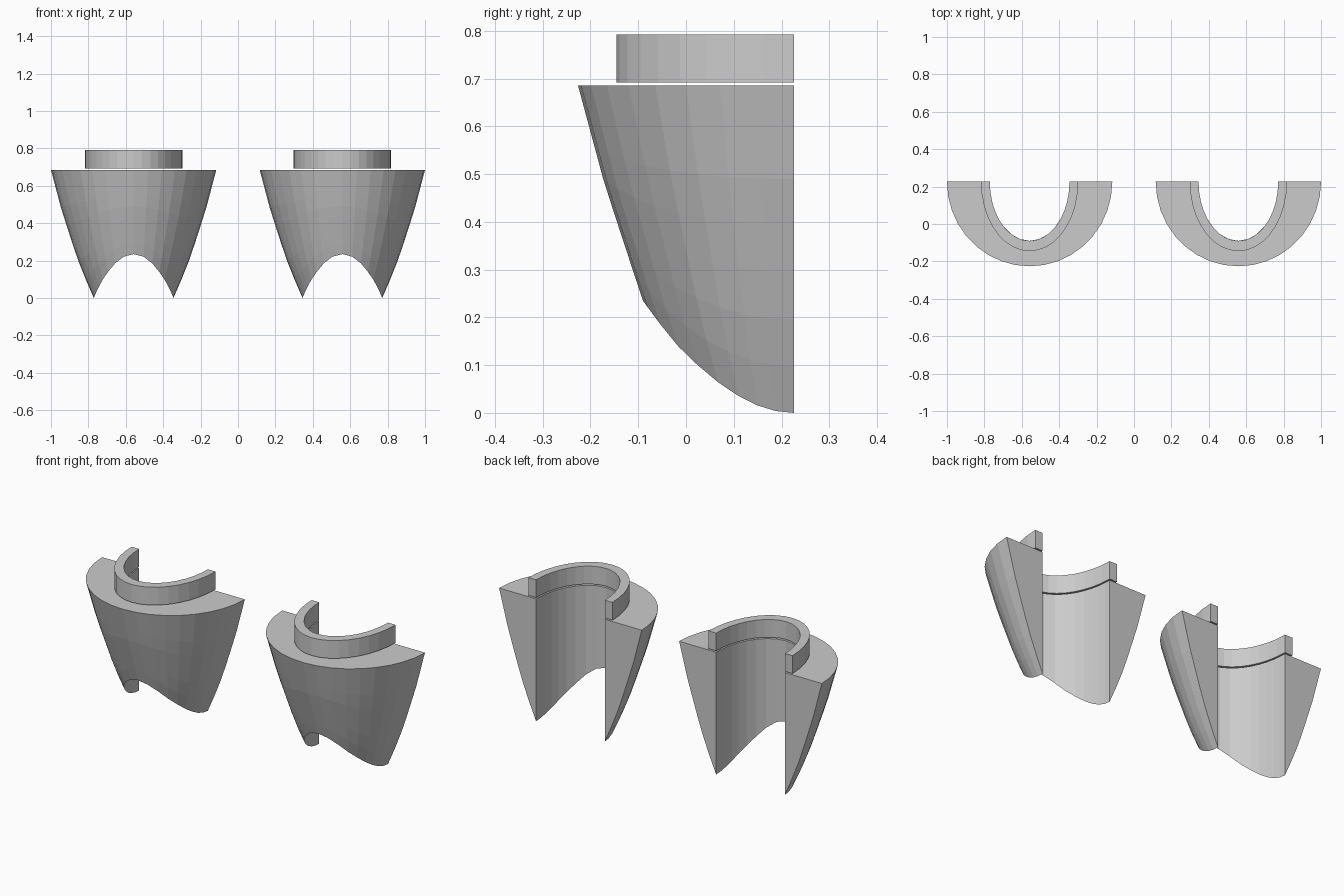
import bpy, bmesh, math

if "Cube" in bpy.data.objects:
    bpy.data.objects.remove(bpy.data.objects["Cube"])

CX, BACK = 0.558, 0.226            # cup centre offset, flat cut plane
TOP = 0.685
SEG, LEVELS = 18, 7
Y_SCALE = 1.0226                   # outer shell is a touch deeper than wide
BORE = (0.213, 0.316)              # inner ellipse half sizes
RING = (0.260, 0.371)              # collar outer half sizes
PROFILE = [(0, 0.213), (0.145, 0.276), (0.24, 0.311), (0.48, 0.388), (TOP, 0.442)]


def radius_at(z):
    for (z0, r0), (z1, r1) in zip(PROFILE, PROFILE[1:]):
        if z <= z1:
            return r0 + (r1 - r0) * (z - z0) / (z1 - z0)
    return PROFILE[-1][1]


def height_at(r):
    for (z0, r0), (z1, r1) in zip(PROFILE, PROFILE[1:]):
        if r <= r1:
            return max(0, z0 + (z1 - z0) * (r - r0) / (r1 - r0))
    return TOP


def half_sweep(name, section, cx):
    """Join closed cross-sections around the front half turn and cap both ends."""
    bm = bmesh.new()
    loops = []
    for i in range(SEG + 1):
        a = math.pi + math.pi * i / SEG
        loops.append([bm.verts.new((cx + x, BACK + y, z)) for x, y, z in section(a)])
    n = len(loops[0])
    for p, q in zip(loops, loops[1:]):
        for j in range(n):
            k = (j + 1) % n
            bm.faces.new((p[j], p[k], q[k], q[j]))
    bm.faces.new(loops[0])
    bm.faces.new(loops[-1][::-1])
    bmesh.ops.recalc_face_normals(bm, faces=bm.faces)
    me = bpy.data.meshes.new(name)
    bm.to_mesh(me)
    bm.free()
    ob = bpy.data.objects.new(name, me)
    bpy.context.collection.objects.link(ob)
    return ob


def shell_section(a):
    # Curved outer wall rises from where it meets the vertical bore
    c, s = math.cos(a), math.sin(a) * Y_SCALE
    rho = 1 / math.hypot(c / BORE[0], s / BORE[1])
    low = height_at(rho)
    pts = [(c * rho, s * rho, low)]
    for k in range(1, LEVELS + 1):
        z = low + (TOP - low) * k / LEVELS
        r = radius_at(z)
        pts.append((c * r, s * r, z))
    pts.append((c * rho, s * rho, TOP))
    return pts


def collar_section(a):
    c, s = math.cos(a), math.sin(a)
    return [(c * e[0], s * e[1], z) for e, z in
            ((BORE, 0.692), (RING, 0.692), (RING, 0.792), (BORE, 0.792))]


# Left and right cups, each with a floating collar above
for side, sign in (("left", -1), ("right", 1)):
    half_sweep(side + "_shell", shell_section, sign * CX)
    half_sweep(side + "_collar", collar_section, sign * CX)
